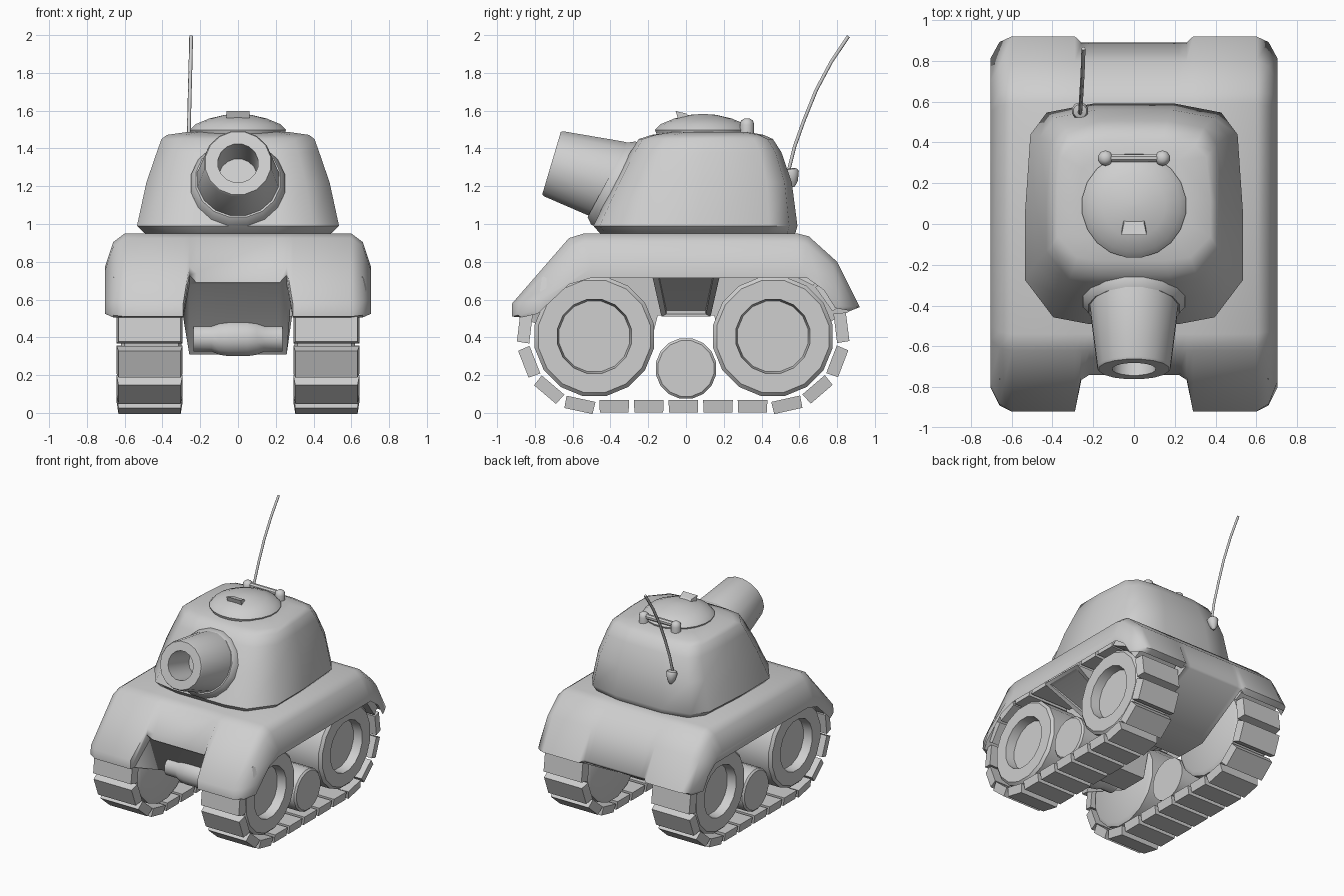
import bpy, bmesh, math
from mathutils import Matrix, Vector

cube = bpy.data.objects.get("Cube")
if cube:
    bpy.data.objects.remove(cube, do_unlink=True)

GREY = (0.62, 0.62, 0.62, 1)
grey = bpy.data.materials.new("plain_grey")
grey.use_nodes = True
grey.diffuse_color = GREY
grey.node_tree.nodes["Principled BSDF"].inputs["Base Color"].default_value = GREY


def finish(name, bm, angle=35):
    """Turn a bmesh into a named, shaded object."""
    bmesh.ops.recalc_face_normals(bm, faces=bm.faces)
    mesh = bpy.data.meshes.new(name)
    bm.to_mesh(mesh)
    bm.free()
    mesh.materials.append(grey)
    ob = bpy.data.objects.new(name, mesh)
    bpy.context.collection.objects.link(ob)
    bpy.ops.object.select_all(action='DESELECT')
    ob.select_set(True)
    bpy.context.view_layer.objects.active = ob
    bpy.ops.object.shade_smooth_by_angle(angle=math.radians(angle))
    return ob


def loft(name, rings, angle=35):
    """Skin closed rings of equal length and cap both ends."""
    bm = bmesh.new()
    rows = [[bm.verts.new(p) for p in ring] for ring in rings]
    n = len(rows[0])
    for a, b in zip(rows, rows[1:]):
        for i in range(n):
            j = (i + 1) % n
            bm.faces.new((a[i], a[j], b[j], b[i]))
    bm.faces.new(rows[0])
    bm.faces.new(rows[-1])
    return finish(name, bm, angle)


def lathe(name, profile, centre, axis, sides=16, angle=35):
    """Turn (distance along axis, radius) points around an axis."""
    turn = Vector(axis).to_track_quat('Z', 'Y')
    rings = []
    for h, r in profile:
        ring = []
        for i in range(sides):
            a = 2 * math.pi * (i + 0.5) / sides
            ring.append(Vector(centre) + turn @ Vector((r * math.cos(a), r * math.sin(a), h)))
        rings.append(ring)
    return loft(name, rings, angle)


def mix(a, b, t):
    return [(p[0] + (q[0] - p[0]) * t, p[1] + (q[1] - p[1]) * t) for p, q in zip(a, b)]


# Hull: side profiles (y, z), front to back along the top, then underneath
full_top = [(-.92, .51), (-.92, .58), (-.62, .925), (-.54, .95),
            (.59, .95), (.65, .935), (.80, .80), (.92, .56)]
rim_top = [(-.80, .54), (-.77, .60), (-.57, .75), (-.50, .77),
           (.55, .77), (.62, .76), (.70, .71), (.81, .57)]
notch_top = [(-.74, .69), (-.73, .74)] + full_top[2:7] + [(.89, .58)]
corner_top = [(-.765, .73), (-.75, .775)] + notch_top[2:]
arch = [(.87, .54), (.75, .74), (.52, .825), (.10, .825),
        (-.10, .825), (-.52, .825), (-.76, .72), (-.87, .505)]
rim_under = [(.79, .555), (.73, .65), (.64, .715), (.10, .715),
             (-.10, .715), (-.50, .715), (-.62, .68), (-.785, .525)]
pan = [(.88, .56), (.45, .31), (.20, .31), (.15, .515),
       (-.15, .515), (-.20, .31), (-.42, .31), (-.72, .68)]

stations = [(.22, notch_top + pan), (.258, corner_top + pan),
            (.29, full_top + arch), (.60, full_top + arch),
            (.66, mix(full_top, rim_top, .25) + arch), (.705, rim_top + rim_under)]
stations = [(-x, p) for x, p in reversed(stations)] + stations
loft("hull", [[(x, y, z) for y, z in p] for x, p in stations], 50)

# Turret: one plan outline scaled at each height
plan = [(.42, 0), (.74, .03), (1, .20), (1, .50), (.95, .86), (.80, .96), (.38, 1)]
plan += [(-x, t) for x, t in reversed(plan)]
levels = [(.94, .47, -.44, .57), (.955, .50, -.46, .58), (.99, .535, -.49, .59),
          (1.22, .485, -.38, .56), (1.38, .43, -.295, .505),
          (1.45, .405, -.25, .46), (1.472, .375, -.18, .41), (1.487, .27, -.08, .33)]
loft("turret", [[(x * w, f + t * (b - f), z) for x, t in plan] for z, w, f, b in levels], 45)

# Barrel with an open bore, and the collar lying on the sloped turret front
aim = Vector((0, -.96, .285)).normalized()
muzzle = Vector((0, -.712, 1.322))
lathe("barrel", [(-.50, .232), (-.33, .222), (-.012, .183), (0, .176), (0, .108), (-.26, .102)],
      muzzle, aim, 16)
lathe("barrel_collar", [(-.10, .257), (.0, .254), (.035, .228), (.035, .15)],
      (0, -.385, 1.217), (0, -.88, .47), 16)

# Hatch dome, sight and handle on the roof
lathe("hatch", [(0, .25), (.02, .257), (.05, .228), (.08, .155), (.100, .07), (.104, .01)],
      (0, .09, 1.478), (0, 0, 1), 20, 50)
loft("hatch_sight", [[(s * .062, -.055, 1.598), (s * .062, -.04, 1.55),
                      (s * .05, .03, 1.56), (s * .05, .0, 1.585)] for s in (-1, 1)], 20)
for side, label in ((1, "left"), (-1, "right")):
    lathe("handle_mount_" + label,
          [(-.055, .038), (.0, .038), (.022, .032), (.034, .014)],
          (side * .14, .323, 1.525), (0, 0, 1), 10, 60)
lathe("handle_bar", [(-.14, .02), (.14, .02)], (0, .323, 1.53), (1, 0, 0), 8)

# Whip antenna and its socket
lathe("antenna_socket", [(-.05, .008), (-.02, .03), (.03, .042), (.045, .034), (.05, .012)],
      (-.265, .56, 1.245), (0, -.15, 1), 10, 40)
curve = bpy.data.curves.new("antenna", 'CURVE')
curve.dimensions = '3D'
curve.bevel_depth = .010
curve.bevel_resolution = 1
curve.use_fill_caps = True
path = [(-.265, .54, 1.27), (-.262, .575, 1.41), (-.259, .625, 1.55),
        (-.255, .69, 1.71), (-.251, .77, 1.86), (-.248, .86, 1.994)]
spline = curve.splines.new('POLY')
spline.points.add(len(path) - 1)
for point, co in zip(spline.points, path):
    point.co = (*co, 1)
curve.materials.append(grey)
bpy.context.collection.objects.link(bpy.data.objects.new("antenna", curve))

# Axle housing with a swollen middle, set against the sloping hull front
half = [(.05, .098), (.10, .09), (.14, .072), (.235, .072)]
lathe("axle_housing", [(-h, r) for h, r in reversed(half)] + half, (0, -.51, .395), (1, 0, 0), 12)

# Running gear on both sides
FRONT, REAR, HEIGHT, RADIUS = -.485, .455, .405, .371
run = REAR - FRONT
arc = math.pi * RADIUS
PADS = 23


def track_point(s):
    """Centre (y, z) and tangent angle at distance s around the track."""
    if s < run:
        return FRONT + s, HEIGHT - RADIUS, 0
    s -= run
    if s < arc:
        a = s / RADIUS
        return REAR + RADIUS * math.sin(a), HEIGHT - RADIUS * math.cos(a), a
    s -= arc
    if s < run:
        return REAR - s, HEIGHT + RADIUS, math.pi
    a = math.pi + (s - run) / RADIUS
    return FRONT + RADIUS * math.sin(a), HEIGHT - RADIUS * math.cos(a), a


for side, label in ((1, "left"), (-1, "right")):
    out = (side, 0, 0)
    for y, place in ((FRONT, "front"), (REAR + .005, "rear")):
        lathe(f"{place}_wheel_{label}",
              [(.30, .295), (.315, .322), (.60, .322), (.62, .302), (.62, .20), (.55, .19)],
              (0, y, HEIGHT), out, 16, 30)
    lathe("small_wheel_" + label, [(.31, .163), (.60, .163), (.612, .15)],
          (0, 0, .235), out, 16, 30)

    # Track pads, chamfered along their outer ends
    bm = bmesh.new()
    step = 2 * (run + arc) / PADS
    for k in range(PADS):
        y, z, a = track_point((k * step + .105) % (2 * (run + arc)))
        place = (Matrix.Translation((side * .468, y, z)) @ Matrix.Rotation(a, 4, 'X'))
        pad = bmesh.ops.create_cube(bm, size=1, matrix=Matrix.Diagonal((.35, .157, .066, 1)))
        for v in pad["verts"]:
            if v.co.z < 0:
                v.co.x *= .94
                v.co.y *= .97
        bmesh.ops.transform(bm, matrix=place, verts=pad["verts"])
    finish("track_" + label, bm, 20)

    # Gusset between the wheels, sloping from the fender rim in to the pan
    sections = [(.24, .18, .13, 0), (.68, .18, .13, 0), (.66, .145, .105, .012), (.63, .14, .10, .017)]
    loft("side_gusset_" + label,
         [[(side * x, -t, .73 - d), (side * x, t, .73 - d),
           (side * max(x - .40, .05), b, .51 + d), (side * max(x - .40, .05), -b, .51 + d)]
          for x, t, b, d in sections], 20)
